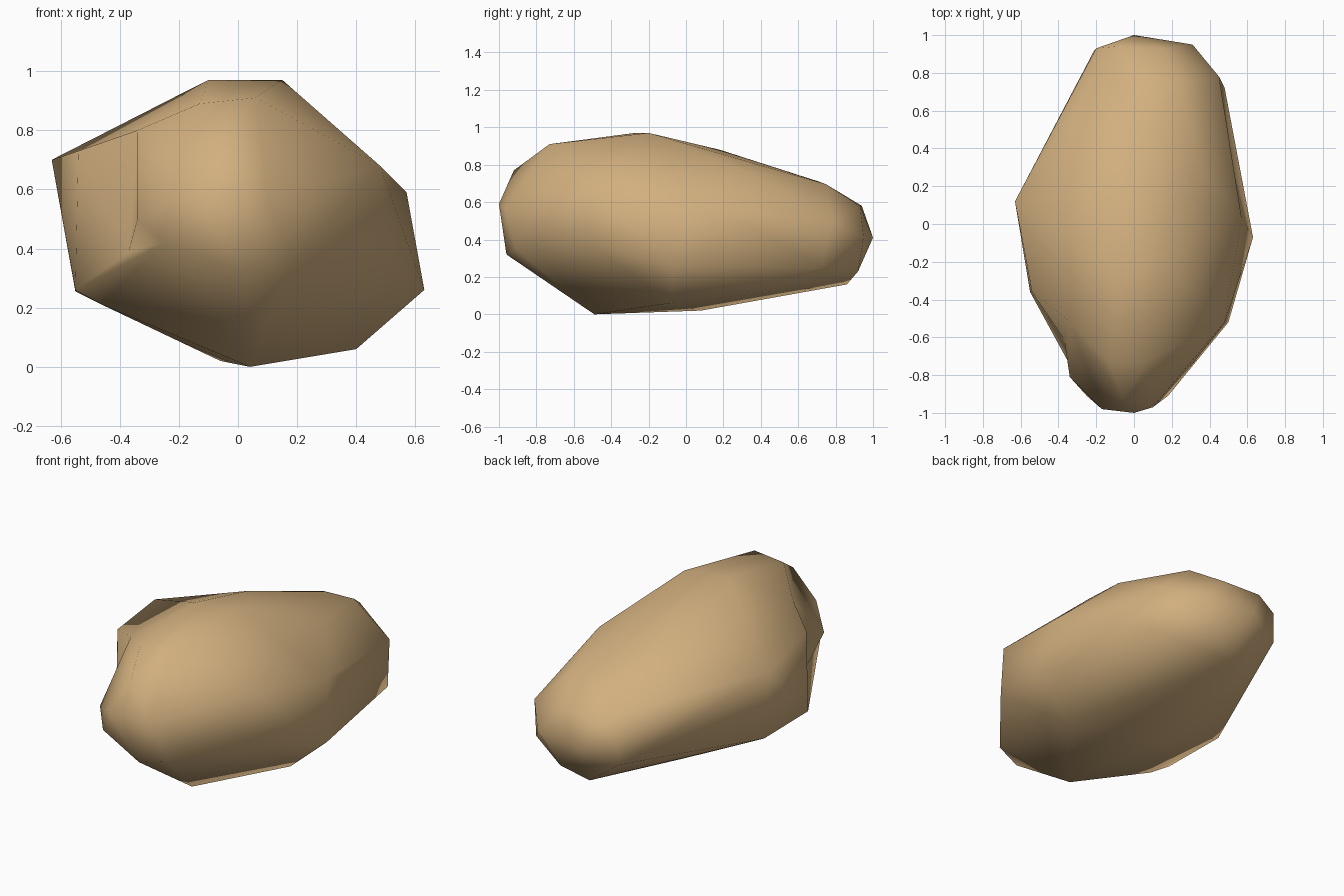
import bpy, bmesh
from mathutils import Vector

# Boulder corners, grouped by region (x, y, z)
crown = [(-.10, -.27, .97), (.15, -.20, .97), (-.16, -.22, .94), (.06, -.73, .91), (-.13, -.73, .89),
         (-.06, .18, .88), (.36, .30, .77), (.08, .71, .71), (.24, .75, .695)]
nose = [(0, -1, .59), (-.17, -.98, .58), (.10, -.97, .57), (-.06, -.92, .77), (-.25, -.91, .42),
        (.02, -.96, .32), (.18, -.91, .35)]
left = [(-.63, .12, .70), (-.54, -.36, .73), (-.55, -.36, .26), (-.55, .05, .255), (-.46, -.41, .21)]
right = [(.48, -.52, .68), (.50, -.52, .39), (.57, .03, .59), (.63, -.07, .26)]
back = [(0, 1, .41), (.31, .95, .41), (.45, .78, .50), (.48, .72, .25), (-.20, .93, .51),
        (-.21, .92, .34), (-.09, .94, .58), (.15, .93, .58), (.03, .86, .16), (.18, .92, .23)]
base = [(.04, -.49, 0), (.40, -.08, .06), (-.06, .08, .02)]

# Hollow corners: (hulled position outside, final position pressed in)
hollows = [((-.41, -.59, .84), (-.34, -.52, .80)),     # notch top
           ((-.49, -.65, .48), (-.37, -.61, .39)),     # notch bottom
           ((-.355, -.825, .50), (-.34, -.81, .50)),   # notch lip
           ((.16, .52, .765), (.16, .53, .70)),        # dimple on the back slope
           ((.555, .35, .45), (.51, .35, .48))]        # shallow valley on the right side

bm = bmesh.new()
for p in crown + nose + left + right + back + base:
    bm.verts.new(p)
pressed = [(bm.verts.new(a), Vector(b)) for a, b in hollows]

# Wrap the corners in a faceted skin, then press the hollows in
bmesh.ops.convex_hull(bm, input=list(bm.verts))
for v, p in pressed:
    if v.is_valid:
        v.co = p
bmesh.ops.delete(bm, geom=[v for v in bm.verts if not v.link_faces], context='VERTS')
bmesh.ops.recalc_face_normals(bm, faces=list(bm.faces))
for f in bm.faces:
    f.smooth = True

mesh = bpy.data.meshes.new("boulder")
bm.to_mesh(mesh)
bm.free()

# Single sandstone colour
stone = bpy.data.materials.new("sandstone tan")
stone.diffuse_color = (.64, .43, .21, 1)
mesh.materials.append(stone)
bpy.context.collection.objects.link(bpy.data.objects.new("boulder", mesh))
